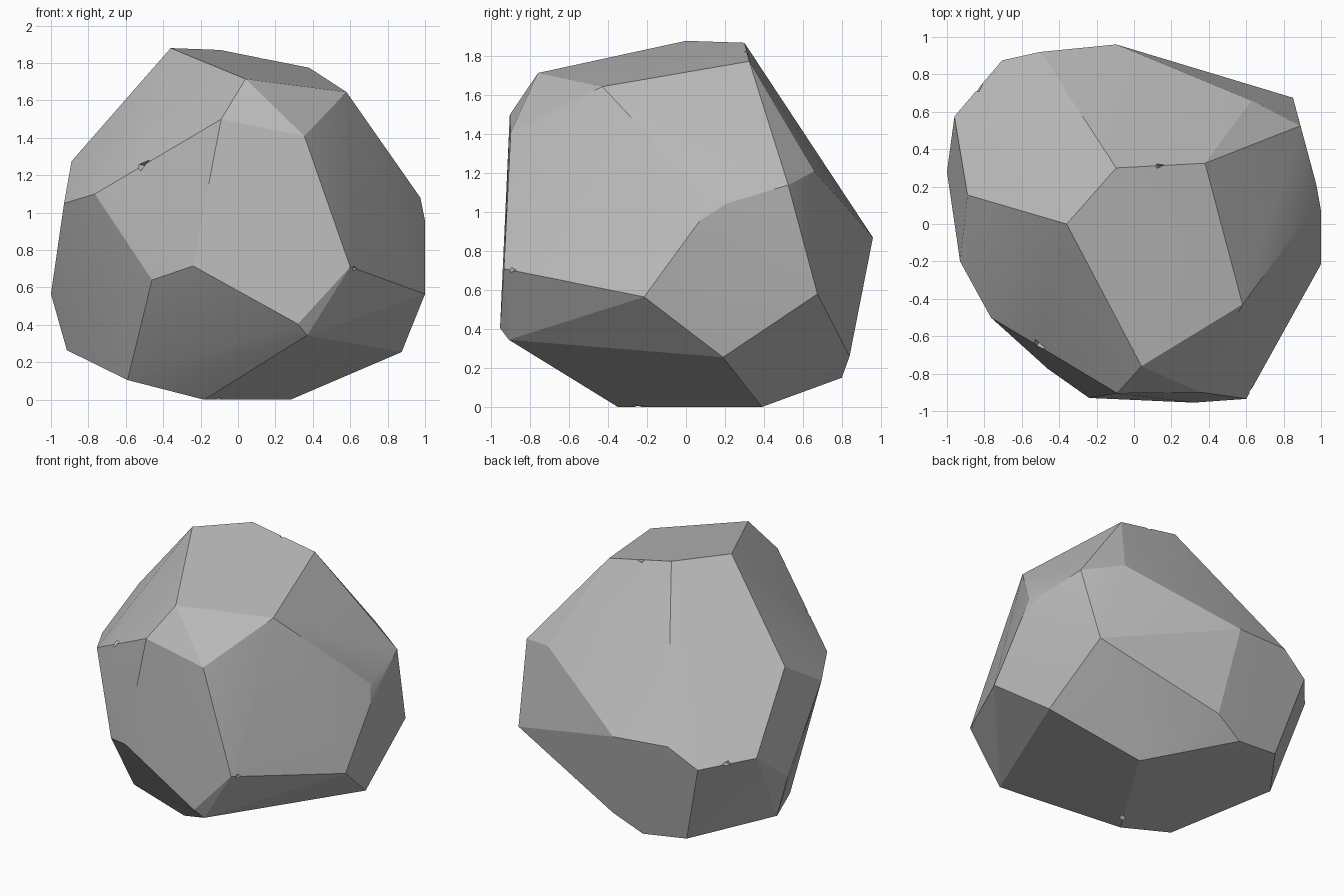
import bpy, bmesh, math
from mathutils import Vector

cube = bpy.data.objects.get("Cube")
if cube:
    bpy.data.objects.remove(cube, do_unlink=True)

# Plain grey stone
stone = bpy.data.materials.new("grey stone")
stone.use_nodes = True
grey = (0.5, 0.5, 0.5, 1)
stone.diffuse_color = grey
stone.node_tree.nodes["Principled BSDF"].inputs["Base Color"].default_value = grey

# Corners of the cut boulder, grouped by region
crown = [(-.36, 0, 1.88), (.04, -.76, 1.715), (.58, -.43, 1.645),
         (.38, .325, 1.775), (-.095, .3, 1.87)]
front = [(.355, -.9, 1.41), (-.09, -.905, 1.5), (-.765, -.5, 1.1), (-.46, -.775, .64),
         (-.24, -.93, .715), (.32, -.955, .405), (.37, -.91, .345), (.6, -.935, .71)]
left = [(1, -.215, .565), (.875, .19, .255), (.85, .675, .58), (.89, .525, 1.14),
        (.63, .66, 1.21), (.975, .1, 1.08), (1, .07, .955), (.975, .21, 1.045)]
back = [(-.095, .96, .87), (-.5, .92, .89), (-.705, .875, .76), (-.01, .84, .26)]
right = [(-.89, .155, 1.275), (-.93, -.2, 1.05), (-1, .28, .565), (-.96, .575, .8)]
base = [(.28, .39, 0), (-.18, -.35, 0), (-.59, -.33, .105), (-.915, .28, .265),
        (-.545, .77, .19), (-.22, .8, .15)]


def hull(name, points):
    """Make an object from the convex hull of some points."""
    bm = bmesh.new()
    for p in points:
        bm.verts.new(p)
    res = bmesh.ops.convex_hull(bm, input=bm.verts)
    loose = [v for v in bm.verts if not v.link_faces]
    bmesh.ops.delete(bm, geom=loose, context='VERTS')
    bmesh.ops.recalc_face_normals(bm, faces=bm.faces)
    mesh = bpy.data.meshes.new(name)
    bm.to_mesh(mesh)
    bm.free()
    mesh.materials.append(stone)
    obj = bpy.data.objects.new(name, mesh)
    bpy.context.collection.objects.link(obj)
    return obj


boulder = hull("boulder", crown + front + left + back + right + base)

# Small chips knocked out of the edges: centre and edge direction
chips = [((-.5, -.64, 1.26), (1, -.6, .6)), ((.64, -.9, .7), (.5, .9, -.2)),
         ((.14, .32, 1.83), (1, 0, -.2)), ((-.83, .73, .78), (.8, 1, 0)),
         ((-.1, -.24, 0), (.5, .8, 0))]
middle = Vector((0, 0, .9))
cutters = []
for centre, along in chips:
    c, t = Vector(centre), Vector(along).normalized()
    out = (c - middle).normalized()
    t = (t - out * t.dot(out)).normalized()
    side = out.cross(t)
    top = c + out * .08
    cutter = hull("chip_cutter", [c - out * .04, top + t * .1, top - t * .1 + side * .05,
                                  top - t * .08 - side * .09])
    cutter.hide_render = True
    cutters.append(cutter)
    mod = boulder.modifiers.new("chip", 'BOOLEAN')
    mod.operation = 'DIFFERENCE'
    mod.solver = 'EXACT'
    mod.object = cutter

# Bake the chips in and drop the cutters
bpy.context.view_layer.update()
graph = bpy.context.evaluated_depsgraph_get()
baked = bpy.data.meshes.new_from_object(boulder.evaluated_get(graph))
boulder.modifiers.clear()
boulder.data = baked
for cutter in cutters:
    bpy.data.objects.remove(cutter, do_unlink=True)

# Soften only the faintest creases
bpy.ops.object.select_all(action='DESELECT')
boulder.select_set(True)
bpy.context.view_layer.objects.active = boulder
bpy.ops.object.shade_smooth_by_angle(angle=math.radians(15))
